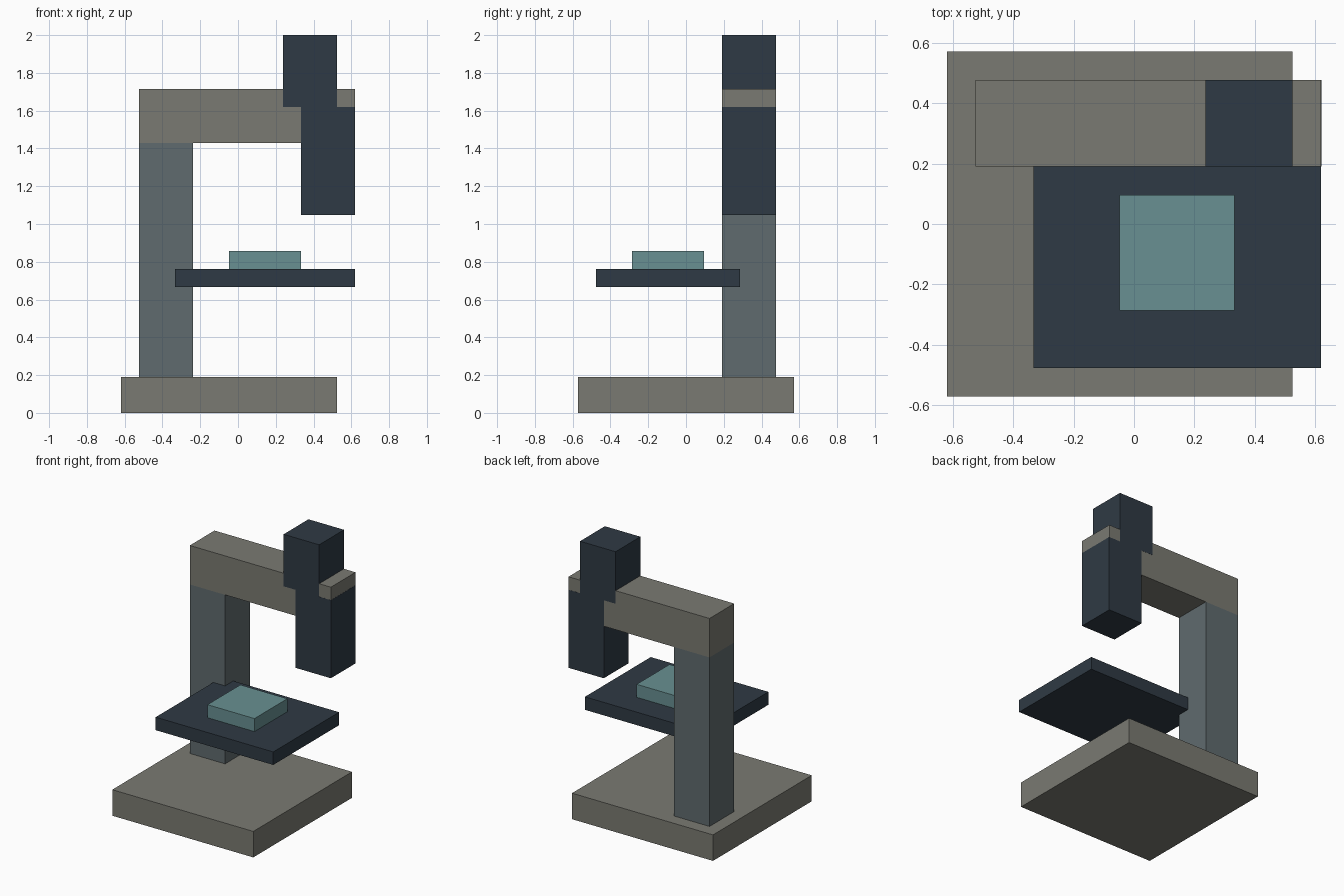
import bpy
import bmesh
from mathutils import Vector

if "Cube" in bpy.data.objects:
    bpy.data.objects.remove(bpy.data.objects["Cube"])

U = 2 / 21  # grid unit: the model is 21 units tall


def material(name, rgb):
    m = bpy.data.materials.new(name)
    m.diffuse_color = (*rgb, 1)
    m.use_nodes = True
    m.node_tree.nodes["Principled BSDF"].inputs["Base Color"].default_value = m.diffuse_color
    return m


STONE = material("warm_grey", (0.195, 0.195, 0.168))
STEEL = material("steel_grey", (0.117, 0.147, 0.156))
DARK = material("dark_blue", (0.028, 0.042, 0.058))
TEAL = material("teal", (0.138, 0.279, 0.287))


def box(name, lo, hi, mat, grow=0.0):
    """Box between two corners in grid units, optionally grown sideways to stand proud."""
    lo, hi = Vector(lo) * U, Vector(hi) * U
    size = hi - lo + Vector((grow, grow, 0)) * 2
    bm = bmesh.new()
    bmesh.ops.create_cube(bm, size=1)
    bmesh.ops.scale(bm, vec=size, verts=bm.verts)
    mesh = bpy.data.meshes.new(name)
    bm.to_mesh(mesh)
    bm.free()
    mesh.materials.append(mat)
    ob = bpy.data.objects.new(name, mesh)
    ob.location = (lo + hi) / 2
    bpy.context.collection.objects.link(ob)
    return ob


# Foot, upright and overhead arm
box("base", (-6.5, -6, 0), (5.5, 6, 2), STONE)
box("column", (-5.5, 2, 2), (-2.5, 5, 15), STEEL)
box("arm", (-5.5, 2, 15), (6.5, 5, 18), STONE)

# Viewing tube: lower and upper halves, a hair proud of the arm
box("lower_tube", (3.5, 2, 11), (6.5, 5, 17), DARK, grow=0.001)
box("eyepiece", (2.5, 2, 17), (5.5, 5, 21), DARK, grow=0.001)

# Stage plate with the sample on top
box("stage", (-3.5, -5, 7), (6.5, 3, 8), DARK)
box("sample", (-0.5, -3, 8), (3.5, 1, 9), TEAL)
